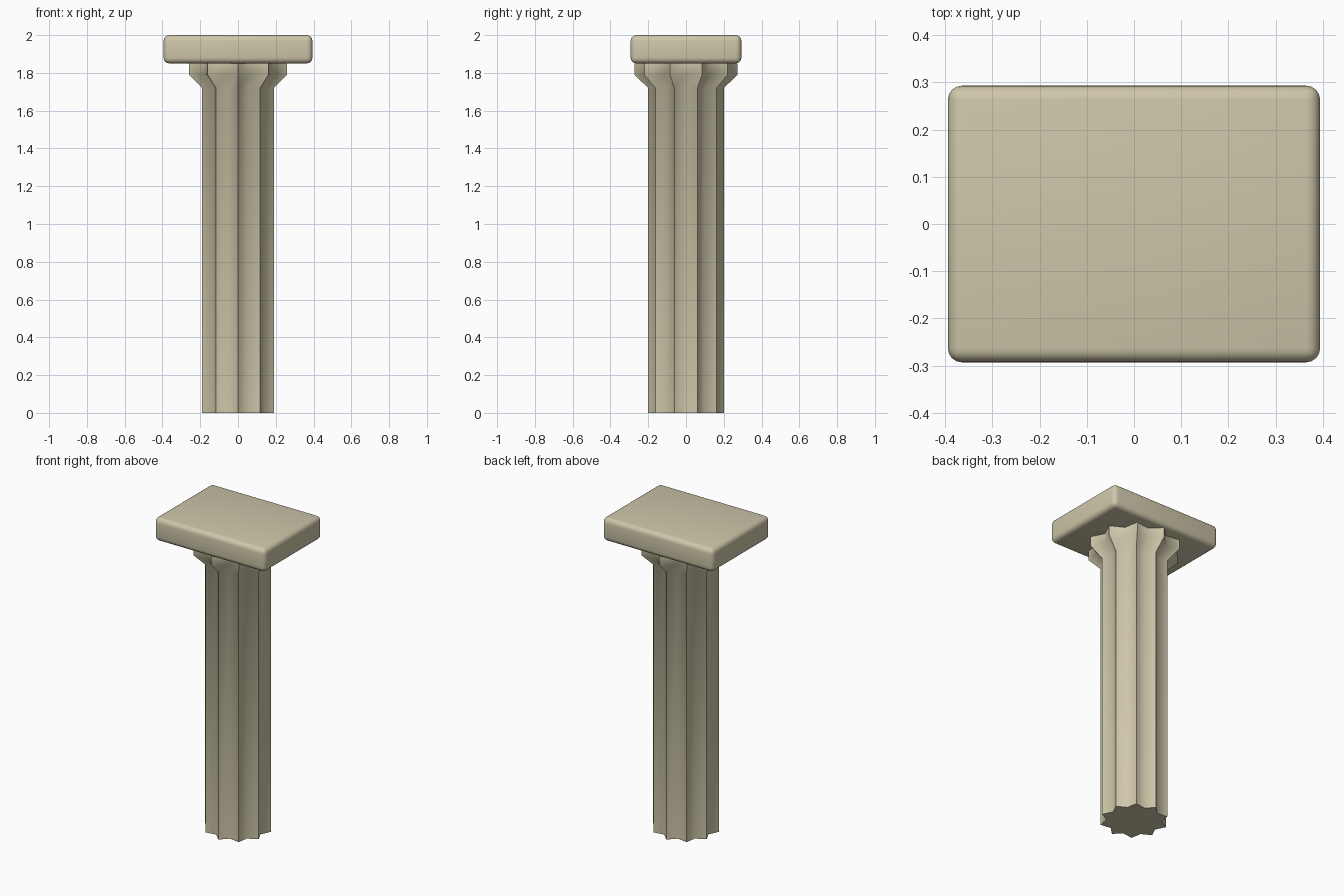
import bpy, bmesh
from math import sin, cos, pi, radians

if "Cube" in bpy.data.objects:
    bpy.data.objects.remove(bpy.data.objects["Cube"])

stone = bpy.data.materials.new("stone")
stone.diffuse_color = (0.62, 0.57, 0.40, 1)
stone.use_nodes = True
stone.node_tree.nodes["Principled BSDF"].inputs["Base Color"].default_value = stone.diffuse_color


def add_object(name, bm, angle):
    bmesh.ops.recalc_face_normals(bm, faces=bm.faces)
    mesh = bpy.data.meshes.new(name)
    bm.to_mesh(mesh)
    bm.free()
    obj = bpy.data.objects.new(name, mesh)
    bpy.context.collection.objects.link(obj)
    mesh.materials.append(stone)
    bpy.ops.object.select_all(action='DESELECT')
    obj.select_set(True)
    bpy.context.view_layer.objects.active = obj
    bpy.ops.object.shade_smooth_by_angle(angle=radians(angle))
    return obj


# Ten-pointed fluted column flaring into its capital: (tip radius, height)
POINTS, VALLEY = 10, 0.80
profile = [(0.20, 0.0), (0.20, 1.72), (0.273, 1.79), (0.273, 1.85)]
bm = bmesh.new()
rings = []
for radius, z in profile:
    ring = []
    for i in range(2 * POINTS):
        a = -pi / 2 + i * pi / POINTS
        r = radius * (VALLEY if i % 2 else 1)
        ring.append(bm.verts.new((r * cos(a), r * sin(a), z)))
    rings.append(ring)
n = 2 * POINTS
for low, high in zip(rings, rings[1:]):
    for i in range(n):
        j = (i + 1) % n
        bm.faces.new((low[i], low[j], high[j], high[i]))
bm.faces.new(rings[0][::-1])
bm.faces.new(rings[-1])
add_object("fluted_column", bm, 60)

# Rounded rectangular slab on top
bm = bmesh.new()
bmesh.ops.create_cube(bm, size=1)
for v in bm.verts:
    v.co = (v.co.x * 0.788, v.co.y * 0.586, v.co.z * 0.15 + 1.925)
bmesh.ops.bevel(bm, geom=bm.edges[:], offset=0.03, segments=4,
                profile=0.5, affect='EDGES')
add_object("top_slab", bm, 40)
